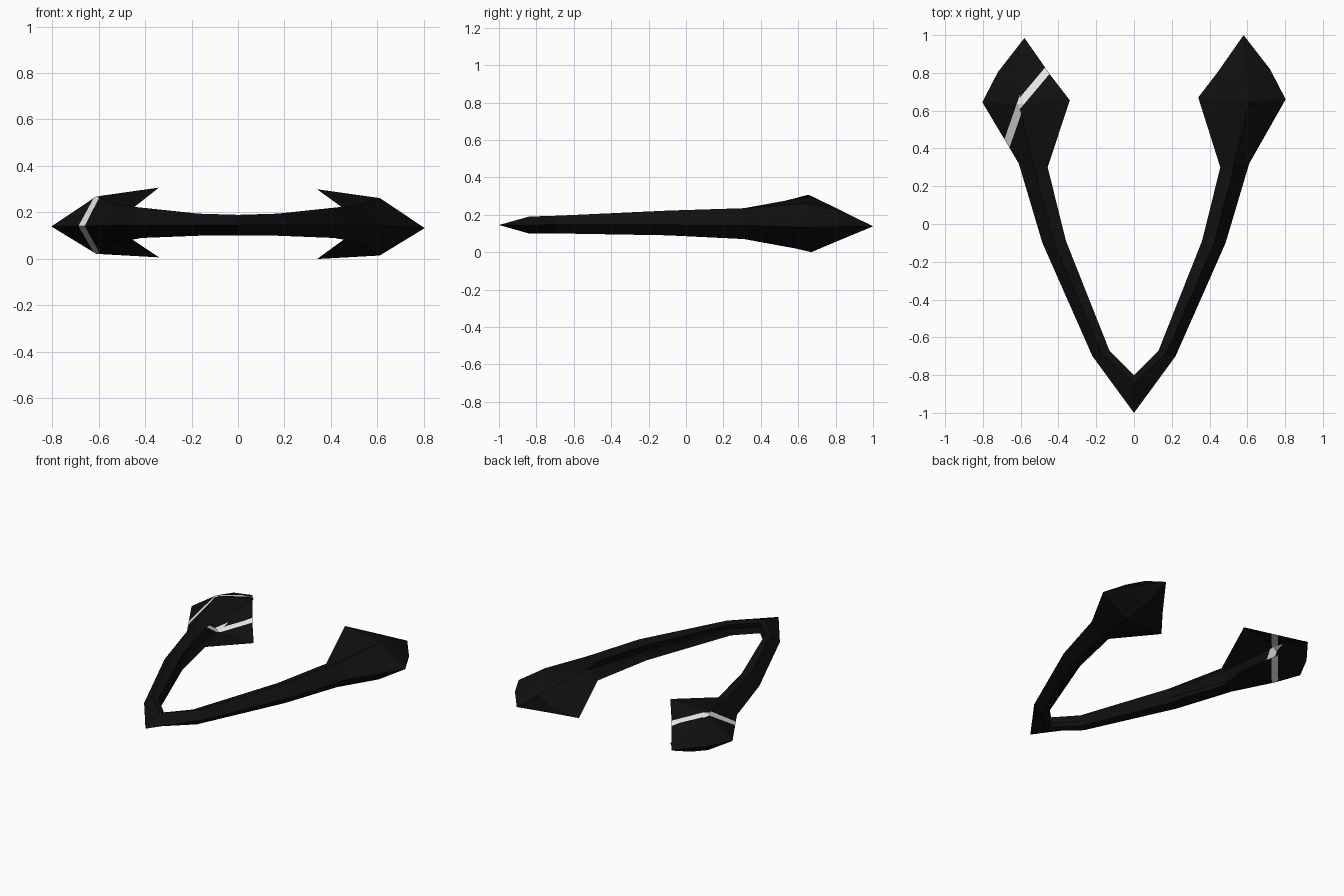
import bpy, bmesh
from mathutils import Vector

cube = bpy.data.objects.get("Cube")
if cube:
    bpy.data.objects.remove(cube, do_unlink=True)


def material(name, value):
    mat = bpy.data.materials.new(name)
    mat.use_nodes = True
    colour = (value, value, value, 1)
    mat.diffuse_color = colour
    mat.node_tree.nodes["Principled BSDF"].inputs["Base Color"].default_value = colour
    return mat


# Stations from the front point to the ear pad tip:
# outer ridge, shoulder (x, y, top, bottom), inner corner (x, y, top, bottom), hollow depth
STATIONS = [
    ((0, -1, .145), (0, -.84, .19, .10), (0, -.8, .18, .11), .1),
    ((.22, -.7, .147), (.17, -.685, .195, .10), (.13, -.67, .185, .11), .1),
    ((.485, -.1, .147), (.425, -.1, .222, .09), (.36, -.09, .205, .10), .15),
    ((.61, .32, .143), (.53, .31, .235, .07), (.457, .3, .215, .085), .4),
    ((.803, .66, .133), (.61, .65, .262, .015), (.34, .67, .3, 0), .94),
    ((.72, .82, .136), (.59, .81, .225, .06), (.44, .8, .237, .055), .94),
    ((.58, 1, .138), (.58, 1, .138, .138), (.58, 1, .138, .138), 1),
]
PAD_START = 3


def ring(station, side, is_pad):
    """Eight points round a C-shaped section, outer side then hollow side."""
    ridge, (sx, sy, st, sb), (cx, cy, ct, cb), depth = station
    ridge = Vector(ridge)
    sh_up, sh_low = Vector((sx, sy, st)), Vector((sx, sy, sb))
    up, low = Vector((cx, cy, ct)), Vector((cx, cy, cb))
    mid = (up + low) / 2
    points = [ridge, sh_up, up,
              up.lerp(mid, .5).lerp(sh_up, depth), mid.lerp(ridge, depth),
              low.lerp(mid, .5).lerp(sh_low, depth), low, sh_low]
    # the right pad sits slightly lower on the arm and a touch higher
    shift = Vector((0, -.015, .007)) if side < 0 and is_pad else Vector()
    return [Vector((p.x * side, p.y, p.z)) + shift for p in points]


bm = bmesh.new()
row_layer = bm.faces.layers.int.new("row")   # 1 = ridge rows, 2 = rim rows
for side in (1, -1):
    rings = [[bm.verts.new(p) for p in ring(s, side, i > PAD_START)]
             for i, s in enumerate(STATIONS)]
    for i in range(len(rings) - 1):
        a, b = rings[i], rings[i + 1]
        for j in range(8):
            k = (j + 1) % 8
            face = bm.faces.new((a[j], a[k], b[k], b[j]))
            if side < 0 and i >= PAD_START:
                face[row_layer] = 1 if j in (0, 3, 4, 7) else 2
bmesh.ops.remove_doubles(bm, verts=bm.verts[:], dist=.0001)
bmesh.ops.recalc_face_normals(bm, faces=bm.faces[:])

# Pale stripe bent round the right ear pad, cut into its faces
HALF_WIDTH = .02
bend = Vector((-.595, .65, 0))
for row, end in ((1, Vector((-.675, .42, 0))), (2, Vector((-.46, .81, 0)))):
    normal = (end - bend).cross(Vector((0, 0, 1))).normalized()
    for offset in (-HALF_WIDTH, HALF_WIDTH):
        faces = [f for f in bm.faces if f[row_layer] == row]
        geom = set(faces)
        for f in faces:
            geom.update(f.edges)
            geom.update(f.verts)
        bmesh.ops.bisect_plane(bm, geom=list(geom), dist=.0001,
                               plane_co=bend + normal * offset, plane_no=normal)
    for f in bm.faces:
        if f[row_layer] == row:
            distances = [abs((v.co - bend).dot(normal)) for v in f.verts]
            if max(distances) < HALF_WIDTH + .002:
                f.material_index = 1

mesh = bpy.data.meshes.new("headband")
bm.to_mesh(mesh)
bm.free()
mesh.materials.append(material("black", .005))
mesh.materials.append(material("pale_grey", .8))
headband = bpy.data.objects.new("headband_with_ear_pads", mesh)
bpy.context.collection.objects.link(headband)
